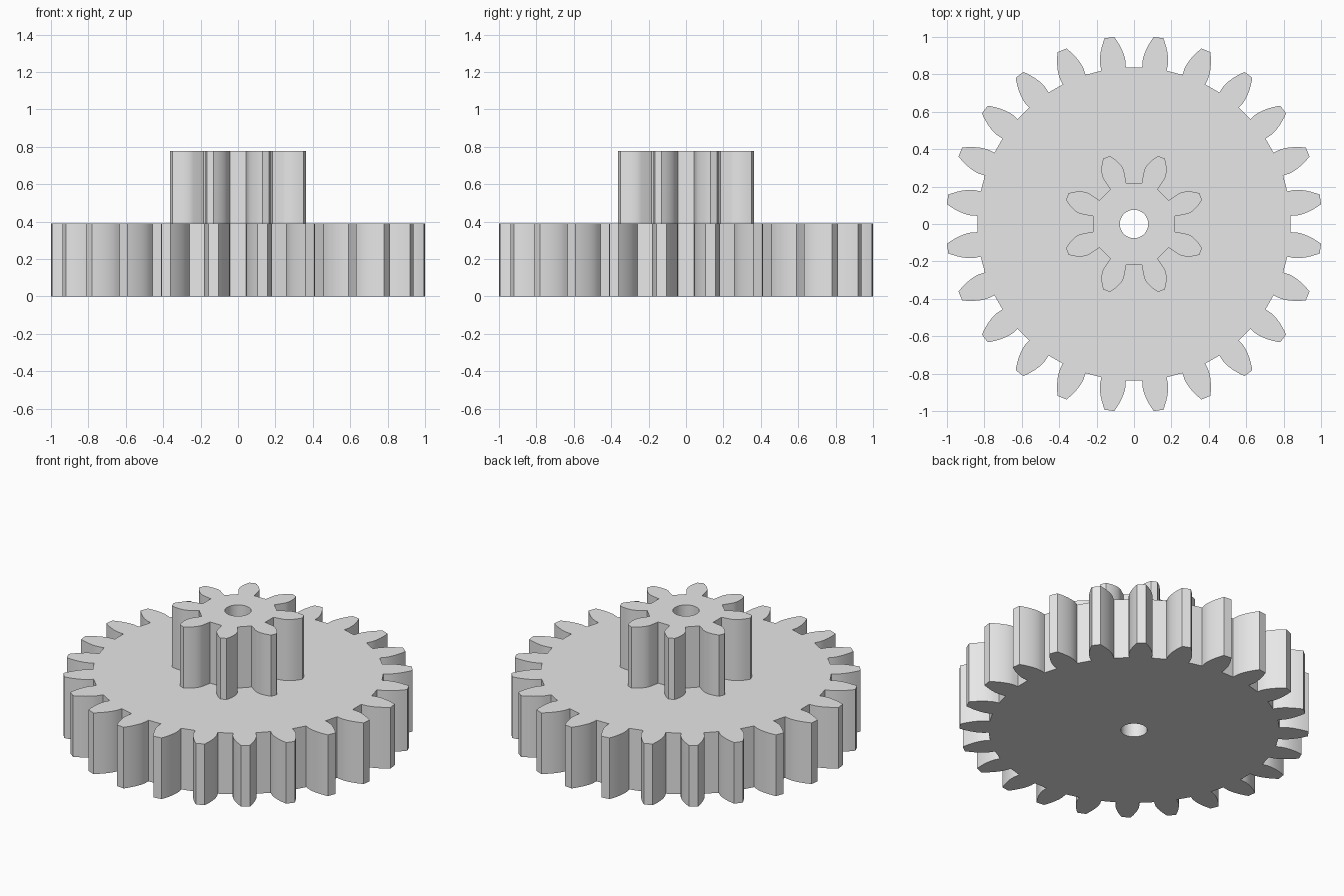
import bpy, bmesh
from math import sin, cos, tan, acos, pi, radians

if "Cube" in bpy.data.objects:
    bpy.data.objects.remove(bpy.data.objects["Cube"], do_unlink=True)

GREY = (0.8, 0.8, 0.8, 1.0)
PRESSURE = radians(20)
BACKLASH = 0.0015
BORE = 0.076

grey = bpy.data.materials.new("plain_grey")
grey.use_nodes = True
grey.diffuse_color = GREY
grey.node_tree.nodes["Principled BSDF"].inputs["Base Color"].default_value = GREY


def inv(a):
    return tan(a) - a


def gear_profile(teeth, tip_r, root_r, steps=7):
    """Outline of an involute spur gear with a gap centred on the x axis."""
    pitch_r = tip_r * teeth / (teeth + 2)
    base_r = pitch_r * cos(PRESSURE)
    half_pitch = pi / (2 * teeth) - BACKLASH / pitch_r
    # Half a tooth: radius and half angle, from root to tip
    flank = []
    for i in range(steps):
        r = base_r + (tip_r - base_r) * i / (steps - 1)
        flank.append((r, half_pitch + inv(PRESSURE) - inv(acos(min(1, base_r / r)))))
    flank.insert(0, (root_r, flank[0][1]))
    points = []
    for t in range(teeth):
        mid = (t + 0.5) * 2 * pi / teeth
        polar = [(r, mid - a) for r, a in flank] + [(r, mid + a) for r, a in reversed(flank)]
        points += [(r * cos(a), r * sin(a)) for r, a in polar]
    return points


def build_gear(name, outline, z0, z1):
    """Extrude an outline with a round bore through its middle."""
    sides = 48
    bore = [(BORE * cos(2 * pi * i / sides), BORE * sin(2 * pi * i / sides)) for i in range(sides)]
    bm = bmesh.new()
    rims = {z0: [], z1: []}
    for loop in (outline, bore):
        rings = []
        for z in (z0, z1):
            ring = [bm.verts.new((x, y, z)) for x, y in loop]
            rims[z] += [bm.edges.new((ring[i - 1], ring[i])) for i in range(len(ring))]
            rings.append(ring)
        low, high = rings
        for i in range(len(loop)):
            bm.faces.new((low[i - 1], low[i], high[i], high[i - 1]))
    for edges in rims.values():
        bmesh.ops.triangle_fill(bm, edges=edges, use_beauty=True)
    bmesh.ops.recalc_face_normals(bm, faces=bm.faces)
    mesh = bpy.data.meshes.new(name)
    bm.to_mesh(mesh)
    bm.free()
    mesh.materials.append(grey)
    obj = bpy.data.objects.new(name, mesh)
    bpy.context.collection.objects.link(obj)
    bpy.ops.object.select_all(action="DESELECT")
    obj.select_set(True)
    bpy.context.view_layer.objects.active = obj
    bpy.ops.object.shade_smooth_by_angle(angle=radians(30))
    return obj


# Wide lower wheel and the small pinion standing on it
build_gear("large_gear", gear_profile(24, 1.0055, 0.838), 0, 0.389)
build_gear("small_pinion", gear_profile(8, 0.386, 0.224), 0.389, 0.778)
